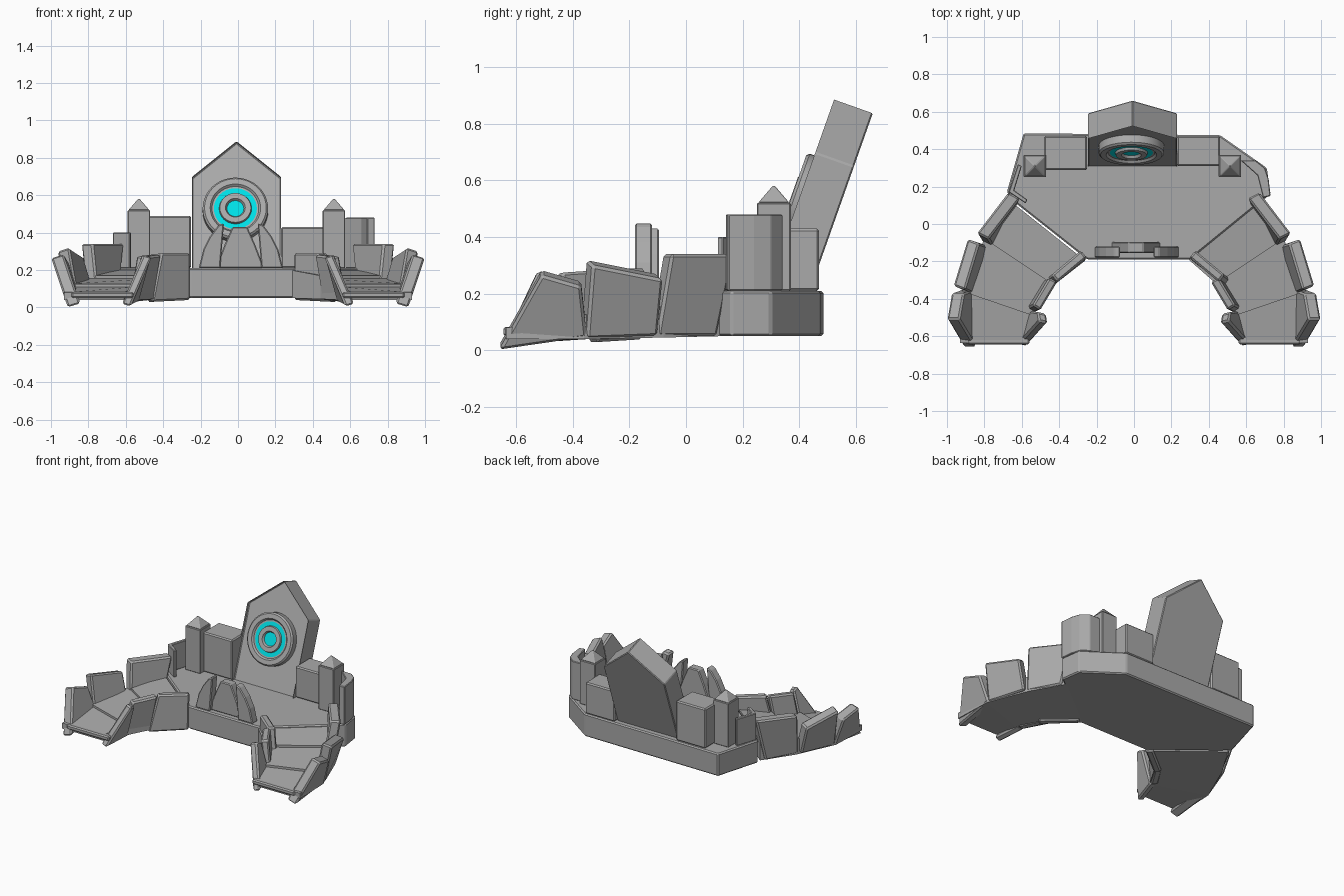
import bpy
import bmesh
from math import radians, sqrt
from mathutils import Matrix, Vector

default_cube = bpy.data.objects.get("Cube")
if default_cube:
    bpy.data.objects.remove(default_cube, do_unlink=True)


def make_material(name, colour):
    material = bpy.data.materials.new(name)
    material.use_nodes = True
    material.diffuse_color = colour
    material.node_tree.nodes["Principled BSDF"].inputs["Base Color"].default_value = colour
    return material


STONE = make_material("stone grey", (0.4, 0.4, 0.4, 1))
GLOW = make_material("cyan glow", (0.0, 0.75, 0.8, 1))


def finish(name, bm, bevel=0.0, matrix=None):
    """Turn a bmesh into a named object with an optional bevelled edge."""
    bmesh.ops.recalc_face_normals(bm, faces=bm.faces)
    mesh = bpy.data.meshes.new(name)
    bm.to_mesh(mesh)
    bm.free()
    mesh.materials.append(STONE)
    obj = bpy.data.objects.new(name, mesh)
    bpy.context.collection.objects.link(obj)
    if matrix:
        obj.matrix_world = matrix
    if bevel:
        modifier = obj.modifiers.new("edge bevel", 'BEVEL')
        modifier.width = bevel
        modifier.segments = 1
    return obj


def loft(lower, upper):
    """Closed solid between two matching loops of points."""
    bm = bmesh.new()
    low = [bm.verts.new(p) for p in lower]
    high = [bm.verts.new(p) for p in upper]
    bm.faces.new(low[::-1])
    top = bm.faces.new(high)
    for i in range(len(low)):
        j = (i + 1) % len(low)
        bm.faces.new((low[i], low[j], high[j], high[i]))
    return bm, top


def prism(name, outline, bottom, top, bevel=0.008, matrix=None):
    bm, _ = loft([(x, y, bottom) for x, y in outline],
                 [(x, y, top) for x, y in outline])
    return finish(name, bm, bevel, matrix)


def box(name, x0, x1, y0, y1, bottom, top):
    return prism(name, [(x0, y0), (x1, y0), (x1, y1), (x0, y1)], bottom, top)


def panel(name, corners, thickness, side, shift=0.0):
    """Leaning wall plate, thickened towards the middle of its arm."""
    points = [Vector(c) for c in corners]
    normal = (points[1] - points[0]).cross(points[3] - points[0]).normalized()
    centre = sum(points, Vector()) / len(points)
    if normal.dot(Vector((0.7, -0.3, centre.z)) - centre) < 0:
        normal.negate()
    inner = [p + normal * thickness for p in points]

    def place(loop):
        return [(p.x * side + shift, p.y, max(p.z, 0)) for p in loop]

    bm, _ = loft(place(points), place(inner))
    finish(name, bm, 0.01)


# Main platform
FLOOR = 0.21
prism("platform", [(-0.59, 0.485), (0.46, 0.475), (0.71, 0.3), (0.73, 0.16),
                   (0.68, 0.12), (0.3, -0.19), (-0.25, -0.19),
                   (-0.63, 0.11), (-0.68, 0.17)], 0.05, FLOOR)

# Blocks beside the back slab
box("right_block", -0.48, -0.25, 0.29, 0.47, FLOOR, 0.49)
box("left_block", 0.23, 0.46, 0.31, 0.47, FLOOR, 0.43)

# Bent walls on the platform corners
prism("right_corner_wall", [(-0.62, 0.32), (-0.67, 0.17), (-0.58, 0.11),
                            (-0.57, 0.13), (-0.64, 0.18), (-0.6, 0.31)],
      FLOOR, 0.4, 0.004)
prism("left_corner_wall", [(0.57, 0.34), (0.65, 0.34), (0.7, 0.3), (0.72, 0.24),
                           (0.73, 0.15), (0.69, 0.14), (0.66, 0.26)],
      FLOOR, 0.48, 0.004)

# Pointed towers
for name, x in (("right_tower", -0.53), ("left_tower", 0.513)):
    bm = bmesh.new()
    for radius, tip, low, high in ((0.06, 0.06, FLOOR, 0.52), (0.056, 0, 0.52, 0.585)):
        bmesh.ops.create_cone(
            bm, cap_ends=True, segments=4, radius1=radius * sqrt(2),
            radius2=tip * sqrt(2), depth=high - low,
            matrix=Matrix.Translation((x, 0.31, (low + high) / 2))
            @ Matrix.Rotation(radians(45), 4, 'Z'))
    finish(name, bm, 0.004)

# Leaning back slab with a recessed front
LEAN = (Matrix.Translation((-0.008, 0.275, 0.2))
        @ Matrix.Rotation(radians(70.5), 4, 'X'))
outline = [(-0.238, -0.04), (0.238, -0.04), (0.238, 0.53), (0, 0.732), (-0.238, 0.53)]
bm, front = loft([(x, y, -0.15) for x, y in outline],
                 [(x, y, 0) for x, y in outline])
bmesh.ops.inset_region(bm, faces=[front], thickness=0.028)
bmesh.ops.translate(bm, verts=front.verts, vec=(0, 0, -0.03))
finish("back_slab", bm, 0.005, LEAN)

# Round emblem turned from a profile, with glowing ring and core
profile = [(0.175, -0.06), (0.175, 0.012), (0.165, 0.022), (0.135, 0.022),
           (0.125, 0.01), (0.115, 0.01), (0.087, 0.01), (0.083, 0.024),
           (0.053, 0.024), (0.045, 0.01), (0, 0.01)]
bm = bmesh.new()
verts = [bm.verts.new((r, 0, h)) for r, h in profile]
edges = [bm.edges.new(pair) for pair in zip(verts, verts[1:])]
bmesh.ops.spin(bm, geom=verts + edges, cent=(0, 0, 0), axis=(0, 0, 1),
               angle=radians(360), steps=40)
bmesh.ops.remove_doubles(bm, verts=bm.verts, dist=0.0005)
for face in bm.faces:
    radii = [v.co.xy.length for v in face.verts]
    ring = min(radii) > 0.086 and max(radii) < 0.116
    if ring or max(radii) < 0.046:
        face.material_index = 1
emblem = finish("round_emblem", bm, 0,
                LEAN @ Matrix.Translation((-0.006, 0.345, 0)))
emblem.data.materials.append(GLOW)
bpy.context.view_layer.objects.active = emblem
emblem.select_set(True)
bpy.ops.object.shade_smooth_by_angle(angle=radians(30))

# Upright fins on the front edge
UPRIGHT = Matrix.Rotation(radians(90), 4, 'X')
prism("middle_fin", [(-0.12, FLOOR), (0.14, FLOOR), (0.09, 0.34), (0.05, 0.43),
                     (-0.03, 0.43), (-0.07, 0.34)], 0.095, 0.155, 0.006, UPRIGHT)
curve = [(0.11, FLOOR), (0.225, FLOOR), (0.2, 0.31), (0.165, 0.38),
         (0.12, 0.44), (0.09, 0.45)]
for name, side in (("right_fin", -1), ("left_fin", 1)):
    prism(name, [(x * side + 0.015, z) for x, z in curve],
          0.12, 0.18, 0.006, UPRIGHT)

# Arm cross lines: inner point, outer point, floor height behind and ahead
LINES = [((0.28, -0.18), (0.67, 0.13), FLOOR, 0.2),
         ((0.44, -0.32), (0.8, -0.08), 0.17, 0.155),
         ((0.54, -0.49), (0.92, -0.36), 0.125, 0.11),
         ((0.61, -0.635), (0.93, -0.635), 0.08, 0.08)]
UNDERSIDE = [0.05, 0.045, 0.04, 0.04]

# Wall plates: bottom back, bottom front, top front, top back
OUTER = [[(0.7, 0.11, 0.05), (0.81, -0.1, 0.05), (0.84, -0.05, 0.34), (0.67, 0.17, 0.34)],
         [(0.83, -0.1, 0.05), (0.92, -0.35, 0.04), (0.965, -0.33, 0.3), (0.89, -0.08, 0.25)],
         [(0.92, -0.35, 0.045), (0.91, -0.66, 0), (1, -0.51, 0.265), (0.975, -0.37, 0.225)]]
INNER = [[(0.275, -0.19, 0.04), (0.48, -0.35, 0.03), (0.43, -0.31, 0.29), (0.275, -0.18, 0.29)],
         [(0.45, -0.33, 0.04), (0.54, -0.48, 0.03), (0.5, -0.46, 0.27), (0.41, -0.31, 0.28)],
         [(0.53, -0.47, 0.03), (0.575, -0.655, 0.005), (0.46, -0.53, 0.27), (0.47, -0.48, 0.26)]]

for word, side in (("right", -1), ("left", 1)):
    # Stepped floor of the arm
    for i in range(len(LINES) - 1):
        back, ahead = LINES[i], LINES[i + 1]
        plan = [back[0], back[1], ahead[1], ahead[0]]
        lows = [UNDERSIDE[i]] * 2 + [UNDERSIDE[i + 1]] * 2
        tops = [back[3]] * 2 + [ahead[2]] * 2
        bm, _ = loft([(p[0] * side, p[1], z) for p, z in zip(plan, lows)],
                     [(p[0] * side, p[1], z) for p, z in zip(plan, tops)])
        finish(f"{word}_arm_floor_{i + 1}", bm)
    # Leaning walls along both edges of the arm
    for i, corners in enumerate(OUTER):
        panel(f"{word}_outer_wall_{i + 1}", corners, 0.07, side)
    for i, corners in enumerate(INNER):
        shift = 0 if i else 0.022
        panel(f"{word}_inner_wall_{i + 1}", corners, 0.05, side, shift)
    # Front sill
    ends = sorted((0.56 * side, 0.89 * side))
    box(f"{word}_front_sill", *ends, -0.645, -0.6, 0.05, 0.083)
